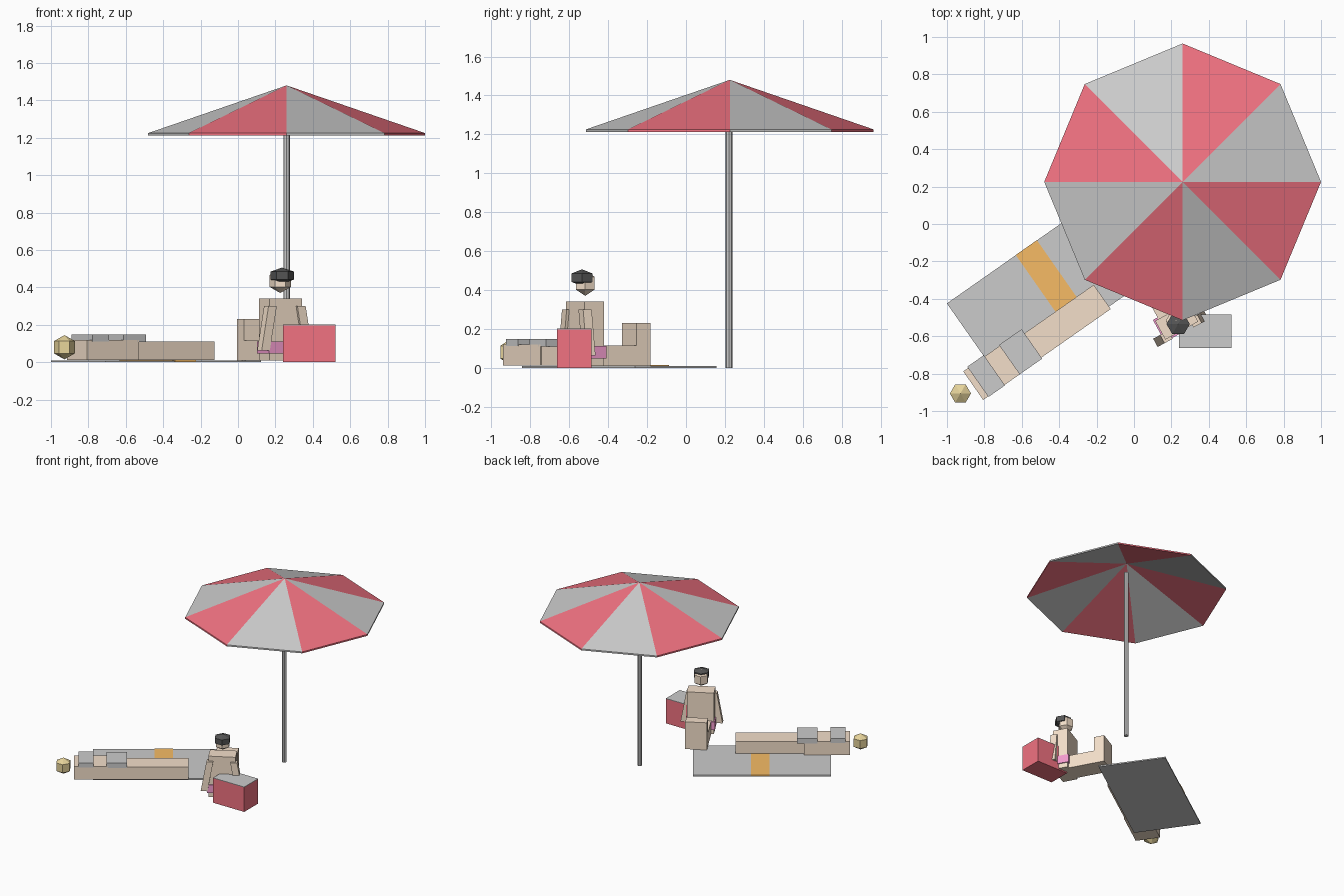
import bpy, math
from mathutils import Matrix

if "Cube" in bpy.data.objects:
    bpy.data.objects.remove(bpy.data.objects["Cube"])


def material(name, rgb):
    m = bpy.data.materials.new(name)
    m.diffuse_color = (*rgb, 1)
    m.use_nodes = True
    m.node_tree.nodes["Principled BSDF"].inputs["Base Color"].default_value = m.diffuse_color
    return m


RED = material("red", (0.88, 0.17, 0.22))
GREY = material("grey", (0.8, 0.8, 0.8))
SKIN = material("skin", (0.9, 0.74, 0.59))
ORANGE = material("orange", (0.93, 0.5, 0.13))
PINK = material("pink", (0.9, 0.33, 0.62))
BLOND = material("blond", (0.8, 0.66, 0.33))
BLACK = material("black", (0.09, 0.09, 0.09))


def add(name, verts, faces, mats, frame=Matrix()):
    me = bpy.data.meshes.new(name)
    me.from_pydata(verts, [], faces)
    ob = bpy.data.objects.new(name, me)
    bpy.context.collection.objects.link(ob)
    ob.matrix_world = frame
    for m in mats:
        if m:
            me.materials.append(m)
    return ob


def box(name, x, y, z, mat=None, frame=Matrix(), splay=0):
    """Box from ranges; splay moves the bottom sideways."""
    v = [(x[i] + (splay if k == 0 else 0), y[j], z[k])
         for k in (0, 1) for j in (0, 1) for i in (0, 1)]
    f = [(0, 2, 3, 1), (4, 5, 7, 6), (0, 1, 5, 4),
         (1, 3, 7, 5), (3, 2, 6, 7), (2, 0, 4, 6)]
    return add(name, v, f, [mat], frame)


def lathe(name, profile, n, loc, mats=(None,), scale=(1, 1, 1)):
    """Spin a profile that runs bottom axis -> outside -> top axis."""
    verts, rings, faces = [], [], []
    for r, z in profile:
        start, count = len(verts), (n if r > 0 else 1)
        rings.append([start + i % count for i in range(n)])
        for i in range(count):
            a = 2 * math.pi * i / n
            verts.append((r * math.cos(a) * scale[0], r * math.sin(a) * scale[1], z * scale[2]))
    for a, b in zip(rings, rings[1:]):
        for i in range(n):
            j = (i + 1) % n
            faces.append(tuple(dict.fromkeys((a[i], a[j], b[j], b[i]))))
    ob = add(name, verts, faces, mats, Matrix.Translation(loc))
    for k, p in enumerate(ob.data.polygons):
        p.material_index = (k % n) % len(mats)
    return ob


def ball(name, loc, mat, scale):
    c = math.cos(math.pi / 6)
    return lathe(name, [(0, -1), (c, -0.5), (c, 0.5), (0, 1)], 6, loc, [mat], scale)


# Parasol: hollow eight-panel canopy on a pole
lathe("canopy", [(0, 1.468), (0.74, 1.213), (0.74, 1.225), (0, 1.48)], 8,
      (0.26, 0.225, 0), [GREY, RED])
lathe("pole", [(0, 0), (0.018, 0), (0.018, 1.39), (0, 1.39)], 8, (0.26, 0.22, 0))

# Towel with a stripe
lying = Matrix.Rotation(math.radians(35), 4, 'Z')
box("towel", (-1.063, -0.05), (-0.285, 0.226), (0, 0.01), None, lying)
box("towel_stripe", (-0.613, -0.475), (-0.286, 0.227), (0.002, 0.014), ORANGE, lying)

# Lying sunbather
box("lying_torso", (-1.2, -0.863), (-0.308, -0.122), (0.012, 0.12), SKIN, lying)
box("lying_legs", (-0.863, -0.363), (-0.301, -0.143), (0.012, 0.11), SKIN, lying)
box("swim_top", (-1.168, -1.06), (-0.311, -0.114), (0.112, 0.148), None, lying)
box("swim_bottom", (-0.962, -0.815), (-0.308, -0.116), (0.108, 0.148), None, lying)
ball("lying_head", (-0.928, -0.906, 0.08), BLOND, (0.065, 0.065, 0.065))

# Seated sunbather
seated = Matrix.Translation((0.228, -0.52, 0)) @ Matrix.Rotation(0.5, 4, 'Z')
box("seated_torso", (-0.1, 0.1), (-0.057, 0.057), (0.01, 0.34), SKIN, seated)
box("swim_shorts", (-0.108, 0.108), (-0.067, 0.067), (0.047, 0.112), PINK, seated)
box("thighs", (-0.08, 0.08), (0.04, 0.3), (0.01, 0.115), SKIN, seated)
box("shins", (-0.08, 0.08), (0.26, 0.34), (0.01, 0.23), SKIN, seated)
for side, name in ((-1, "left_arm"), (1, "right_arm")):
    c = side * 0.088
    box(name, (c - 0.025, c + 0.025), (-0.072, -0.022), (0.062, 0.3), SKIN, seated, side * 0.042)
ball("seated_head", (0.226, -0.518, 0.435), SKIN, (0.065, 0.065, 0.065))
ball("hair", (0.236, -0.535, 0.463), BLACK, (0.072, 0.072, 0.043))

# Cool box with a pale lid
box("cool_box", (0.24, 0.52), (-0.663, -0.485), (0, 0.197), RED)
box("cool_box_lid", (0.24, 0.52), (-0.663, -0.485), (0.197, 0.201))
